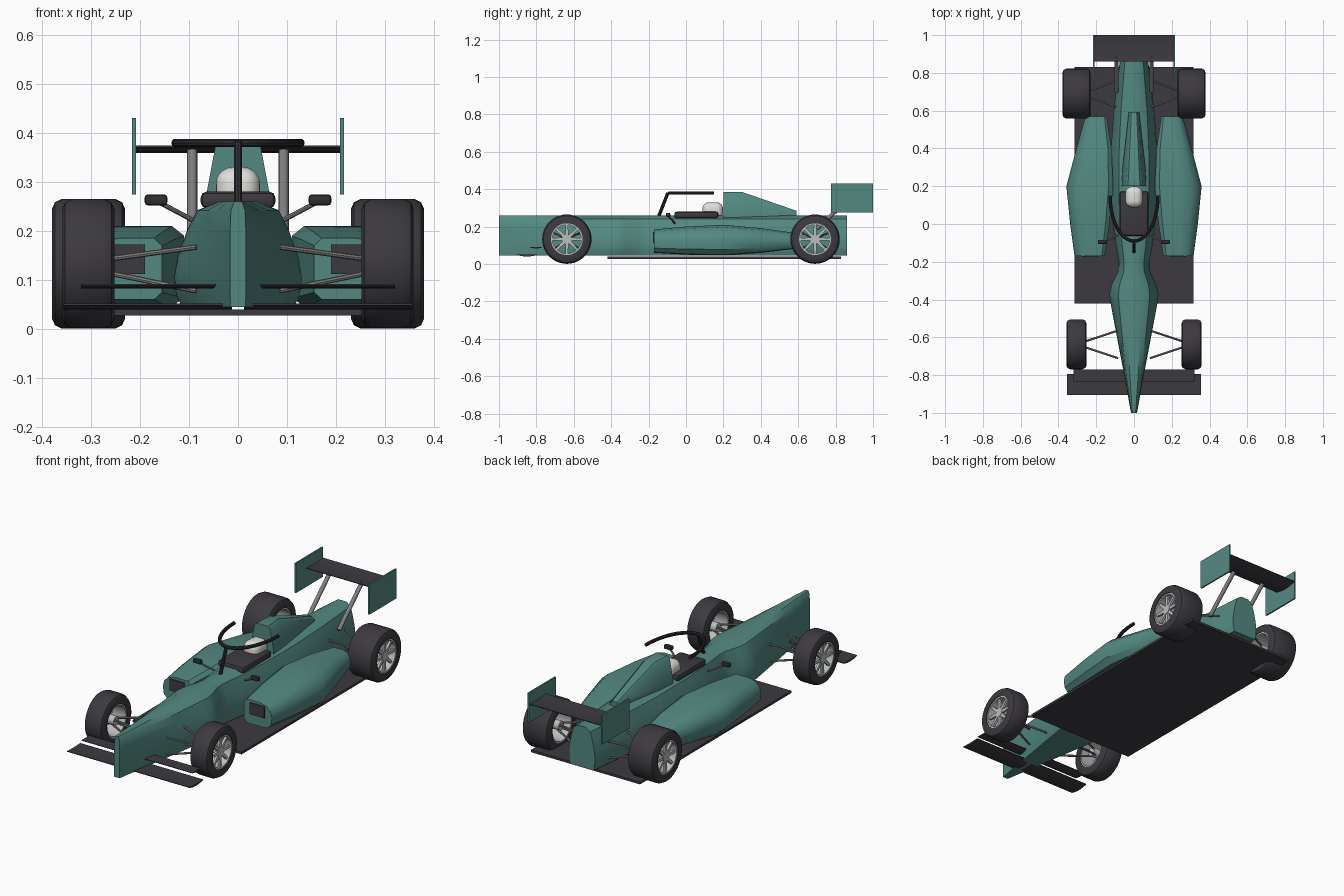
import bpy, bmesh, math
from mathutils import Vector

if "Cube" in bpy.data.objects:
    bpy.data.objects.remove(bpy.data.objects["Cube"])


def material(name, rgb):
    m = bpy.data.materials.new(name)
    m.diffuse_color = (*rgb, 1)
    m.use_nodes = True
    m.node_tree.nodes["Principled BSDF"].inputs["Base Color"].default_value = m.diffuse_color
    return m


TEAL = material("teal paint", (0.088, 0.25, 0.222))
DARK = material("dark grey", (0.046, 0.042, 0.05))
BLACK = material("carbon black", (0.028, 0.027, 0.03))
STEEL = material("steel grey", (0.22, 0.22, 0.22))
SILVER = material("rim silver", (0.5, 0.52, 0.51))
WHITE = material("helmet white", (0.75, 0.74, 0.71))


def finish(name, bm, mat, angle=35):
    bmesh.ops.recalc_face_normals(bm, faces=bm.faces[:])
    me = bpy.data.meshes.new(name)
    bm.to_mesh(me)
    bm.free()
    me.materials.append(mat)
    me.shade_smooth()
    me.set_sharp_from_angle(angle=math.radians(angle))
    ob = bpy.data.objects.new(name, me)
    bpy.context.collection.objects.link(ob)
    return ob


def loft(name, rings, mat, cyclic=False, angle=35):
    """Skin a list of equal closed rings, capping the ends unless cyclic."""
    bm = bmesh.new()
    vs = [[bm.verts.new(p) for p in r] for r in rings]
    n, k = len(vs), len(vs[0])
    for i in range(n if cyclic else n - 1):
        a, b = vs[i], vs[(i + 1) % n]
        for j in range(k):
            bm.faces.new((a[j], a[(j + 1) % k], b[(j + 1) % k], b[j]))
    if not cyclic:
        bm.faces.new(vs[0])
        bm.faces.new(vs[-1])
    return finish(name, bm, mat, angle)


def box(name, center, size, mat, bevel=0.0, segs=2):
    bm = bmesh.new()
    bmesh.ops.create_cube(bm, size=1)
    for v in bm.verts:
        v.co = Vector(center) + Vector([c * s for c, s in zip(v.co, size)])
    if bevel:
        bmesh.ops.bevel(bm, geom=bm.edges[:], offset=bevel, segments=segs, profile=0.5, affect='EDGES')
    return finish(name, bm, mat)


def tube(name, pts, r, mat, sides=10):
    """Round bar swept along a path."""
    pts = [Vector(p) for p in pts]
    rings = []
    for i, p in enumerate(pts):
        t = (pts[min(i + 1, len(pts) - 1)] - pts[max(i - 1, 0)]).normalized()
        u = t.cross(Vector((0, 0, 1)) if abs(t.z) < 0.9 else Vector((1, 0, 0))).normalized()
        w = t.cross(u)
        rings.append([p + r * (math.cos(a) * u + math.sin(a) * w)
                      for a in (2 * math.pi * k / sides for k in range(sides))])
    return loft(name, rings, mat)


def lathe(name, profile, center, mat, steps=40):
    """Revolve a closed (x, radius) profile about an axle along x."""
    cx, cy, cz = center
    rings = [[(cx + x, cy + r * math.cos(a), cz + r * math.sin(a)) for x, r in profile]
             for a in (2 * math.pi * k / steps for k in range(steps))]
    return loft(name, rings, mat, cyclic=True)


def wing(name, x0, x1, y0, y1, z, thick, camber, mat):
    """Thin wing plane with a sagging chord."""
    n = 6
    chord = [(y0 + (y1 - y0) * i / n, z - camber * math.sin(math.pi * i / n),
              thick * (0.35 + 0.65 * math.sin(math.pi * i / n))) for i in range(n + 1)]
    prof = [(y, h + t / 2) for y, h, t in chord] + [(y, h - t / 2) for y, h, t in reversed(chord)]
    return loft(name, [[(x, y, h) for y, h in prof] for x in (x0, x1)], mat)


# Main hull: constant height, width changing along the length
HALF = [(0.3, 0.26), (0.64, 0.242), (0.8, 0.2), (0.95, 0.145), (1, 0.105), (0.97, 0.07), (0.88, 0.045)]
NOSE = [(0.5, 0.26), (0.9, 0.25), (1, 0.2), (1, 0.145), (1, 0.105), (1, 0.07), (0.95, 0.045)]
stations = [(-1, 0.016), (-0.8, 0.052), (-0.6, 0.09), (-0.42, 0.124), (-0.37, 0.13), (-0.32, 0.118),
            (-0.25, 0.085), (-0.2, 0.082), (-0.1, 0.1), (0.1, 0.122), (0.35, 0.125), (0.6, 0.108), (0.86, 0.076)]
rings = []
for y, w in stations:
    f = max(0, min(1, (y + 1) / 0.5))
    half = [((a[0] * (1 - f) + b[0] * f) * w, b[1]) for a, b in zip(NOSE, HALF)]
    rings.append([(x, y, z) for x, z in half] + [(-x, y, z) for x, z in reversed(half)])
loft("hull", rings, TEAL)

# Engine cover behind the driver
rings = []
for y, wb, wt, z in [(0.2, 0.065, 0.046, 0.385), (0.3, 0.06, 0.038, 0.385), (0.59, 0.028, 0.02, 0.285)]:
    half = [(wt * 0.7, z), (wt, z - 0.012), (wb, 0.272), (wb, 0.24)]
    rings.append([(x, y, h) for x, h in half] + [(-x, y, h) for x, h in reversed(half)])
loft("engine_cover", rings, TEAL)

# Cockpit and driver helmet
box("cockpit", (0, 0.055, 0.263), (0.152, 0.235, 0.034), DARK, 0.012)
box("helmet", (0, 0.143, 0.285), (0.09, 0.11, 0.09), WHITE, 0.034, 5)

# Head protection hoop and its front post
tube("hoop", [(0.127 * math.cos(a), 0.15 - 0.24 * math.sin(a), 0.379)
              for a in (math.pi * k / 24 for k in range(25))], 0.009, BLACK)
tube("hoop_post", [(0, -0.148, 0.25), (0, -0.097, 0.38)], 0.009, BLACK)

# Floor
box("floor", (0, 0.205, 0.034), (0.63, 1.25, 0.012), DARK)


def wheel(label, s, y, x_in, x_out):
    r, w, c = 0.132, x_out - x_in, (s * (x_in + x_out) / 2, y, 0.133)
    h, b = w / 2, 0.02
    # Tyre with rounded shoulders
    lathe(label + "_tyre", [(-h, 0.085), (-h, r - b), (-h + 0.006, r - 0.007), (-h + b, r), (h - b, r),
                            (h - 0.006, r - 0.007), (h, r - b), (h, 0.085)], c, DARK)
    # Rim barrel, hub and spokes
    lathe(label + "_rim", [(-h + 0.004, 0.077), (-h + 0.004, 0.088), (h - 0.004, 0.088), (h - 0.004, 0.077)],
          c, SILVER)
    face = c[0] + s * (h - 0.018)
    tube(label + "_hub", [(c[0] - s * h * 0.9, y, c[2]), (face + s * 0.008, y, c[2])], 0.024, SILVER, 20)
    bm = bmesh.new()
    for k in range(8):
        a = 2 * math.pi * k / 8
        d, t = Vector((0, math.cos(a), math.sin(a))), Vector((0, -math.sin(a), math.cos(a)))
        o = Vector((face, y, c[2]))
        q = [[bm.verts.new(o + Vector((dx, 0, 0)) + d * rad + t * off)
              for rad, off in ((0.018, -0.009), (0.08, -0.006), (0.08, 0.006), (0.018, 0.009))]
             for dx in (-0.006, 0.006)]
        bm.faces.new(q[0])
        bm.faces.new(q[1])
        for j in range(4):
            bm.faces.new((q[0][j], q[0][(j + 1) % 4], q[1][(j + 1) % 4], q[1][j]))
    finish(label + "_spokes", bm, SILVER)
    # Upper and lower wishbones
    for dy in (-1, 1):
        for tag, zi, zo in (("upper", 0.167, 0.14), ("lower", 0.078, 0.118)):
            tube(f"{label}_{tag}_arm", [(s * 0.085, y + dy * 0.073, zi), (s * (x_in + 0.03), y + dy * 0.008, zo)],
                 0.0055, STEEL, 8)


for s, side in ((-1, "left"), (1, "right")):
    wheel(side + "_front_wheel", s, -0.637, 0.252, 0.358)
    wheel(side + "_rear_wheel", s, 0.69, 0.23, 0.379)

    # Sidepod with chamfered outer shoulder
    rings = []
    for y, x0, x1, z0, z1 in [(-0.17, 0.155, 0.315, 0.06, 0.185), (0, 0.13, 0.338, 0.05, 0.2),
                              (0.2, 0.11, 0.358, 0.045, 0.21), (0.4, 0.12, 0.305, 0.06, 0.192),
                              (0.57, 0.145, 0.258, 0.08, 0.168)]:
        w, h = x1 - x0, z1 - z0
        sec = [(0, 0.12), (0, 0.88), (0.1, 1), (0.55, 1), (0.8, 0.93), (0.95, 0.74),
               (1, 0.5), (0.97, 0.2), (0.85, 0.03), (0.7, 0), (0.1, 0)]
        rings.append([(s * (x0 + u * w), y, z0 + v * h) for u, v in sec])
    loft(side + "_sidepod", rings, TEAL)
    box(side + "_inlet", (s * 0.232, -0.171, 0.142), (0.085, 0.009, 0.06), DARK)

    # Mirror on a stalk
    box(side + "_mirror", (s * 0.167, -0.095, 0.263), (0.046, 0.022, 0.022), BLACK, 0.006)
    tube(side + "_mirror_stalk", [(s * 0.085, -0.06, 0.218), (s * 0.16, -0.095, 0.258)], 0.005, STEEL, 8)

    # Front wing planes
    a, b = sorted((s * 0.012, s * 0.355))
    wing(side + "_front_wing", a, b, -0.905, -0.795, 0.05, 0.01, 0.005, DARK)
    a, b = sorted((s * 0.03, s * 0.32))
    wing(side + "_front_flap", a, b, -0.835, -0.77, 0.09, 0.008, 0.003, DARK)

    # Rear wing end plate and support
    box(side + "_end_plate", (s * 0.212, 0.888, 0.352), (0.008, 0.224, 0.155), TEAL)
    tube(side + "_wing_strut", [(s * 0.093, 0.70, 0.19), (s * 0.093, 0.89, 0.366)], 0.0105, STEEL, 12)

# Rear wing plane
wing("rear_wing", -0.21, 0.21, 0.86, 1.0, 0.372, 0.01, 0.008, DARK)
